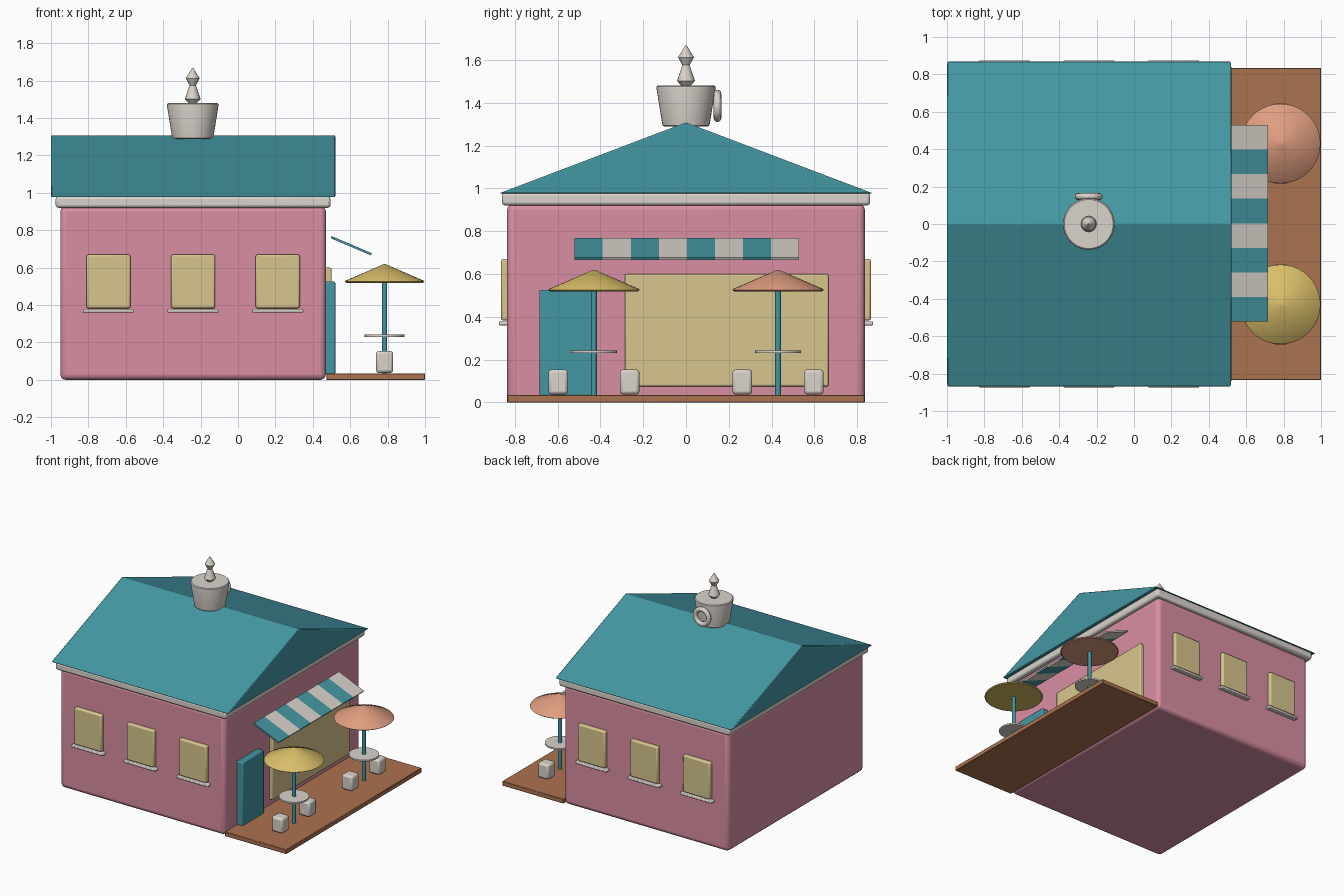
import bpy, bmesh, math
from mathutils import Vector

if "Cube" in bpy.data.objects:
    bpy.data.objects.remove(bpy.data.objects["Cube"])


def material(name, r, g, b):
    lin = [((c / 255 + 0.055) / 1.055) ** 2.4 for c in (r, g, b)]
    m = bpy.data.materials.new(name)
    m.diffuse_color = (*lin, 1)
    m.use_nodes = True
    m.node_tree.nodes["Principled BSDF"].inputs["Base Color"].default_value = m.diffuse_color
    return m


PINK = material("pink wall", 217, 143, 163)
TEAL = material("teal", 68, 151, 163)
CREAM = material("off white", 218, 211, 203)
GLASS = material("window tan", 216, 198, 142)
BROWN = material("deck brown", 172, 115, 80)
YELLOW = material("parasol yellow", 217, 190, 105)
ORANGE = material("parasol orange", 223, 157, 127)


def finish(bm, name, mat, bevel=0.0, segments=2):
    bmesh.ops.recalc_face_normals(bm, faces=bm.faces)
    mesh = bpy.data.meshes.new(name)
    bm.to_mesh(mesh)
    bm.free()
    mesh.materials.append(mat)
    ob = bpy.data.objects.new(name, mesh)
    bpy.context.collection.objects.link(ob)
    if bevel:
        mod = ob.modifiers.new("soft edges", 'BEVEL')
        mod.width, mod.segments = bevel, segments
        mod.limit_method, mod.angle_limit = 'ANGLE', math.radians(30)
    bpy.ops.object.select_all(action='DESELECT')
    ob.select_set(True)
    bpy.context.view_layer.objects.active = ob
    bpy.ops.object.shade_smooth_by_angle(angle=math.radians(35))
    return ob


def box(name, x, y, z, mat, bevel=0.0, segments=2):
    """Box from (min, max) ranges on each axis."""
    bm = bmesh.new()
    bmesh.ops.create_cube(bm, size=1)
    for v in bm.verts:
        v.co = Vector([(r[0] + r[1]) / 2 + c * (r[1] - r[0]) for c, r in zip(v.co, (x, y, z))])
    return finish(bm, name, mat, bevel, segments)


def extrude_profile(name, points, offset, mat, bevel=0.0):
    bm = bmesh.new()
    face = bm.faces.new([bm.verts.new(p) for p in points])
    out = bmesh.ops.extrude_face_region(bm, geom=[face], use_keep_orig=True)
    moved = [g for g in out["geom"] if isinstance(g, bmesh.types.BMVert)]
    bmesh.ops.translate(bm, verts=moved, vec=offset)
    return finish(bm, name, mat, bevel)


def lathe(name, profile, x, y, mat, sides=32):
    """Closed solid of revolution from (radius, z) points."""
    bm = bmesh.new()
    pts = [(0, profile[0][1])] + profile + [(0, profile[-1][1])]
    verts = [bm.verts.new((x + r, y, z)) for r, z in pts]
    edges = [bm.edges.new(p) for p in zip(verts, verts[1:])]
    bmesh.ops.spin(bm, geom=verts + edges, cent=(x, y, 0), axis=(0, 0, 1),
                   angle=math.tau, steps=sides, use_duplicate=False)
    bmesh.ops.remove_doubles(bm, verts=bm.verts, dist=1e-4)
    return finish(bm, name, mat)


# Building shell
box("walls", (-0.95, 0.47), (-0.835, 0.835), (0, 0.93), PINK, 0.03, 3)
box("cornice", (-0.975, 0.495), (-0.86, 0.86), (0.92, 0.981), CREAM, 0.015)
extrude_profile("gable_roof", [(-1, -0.872, 0.977), (-1, 0.872, 0.977), (-1, 0, 1.308)],
                (1.52, 0, 0), TEAL, 0.006)

# Side windows with sills, mirrored front and back
for side, label in ((-1, "front"), (1, "back")):
    for i in range(3):
        cx = -0.6925 + 0.4525 * i
        box(f"{label}_window_{i + 1}", (cx - 0.118, cx + 0.118),
            sorted((side * 0.82, side * 0.864)), (0.383, 0.67), GLASS, 0.01)
        box(f"{label}_sill_{i + 1}", (cx - 0.137, cx + 0.137),
            sorted((side * 0.82, side * 0.874)), (0.36, 0.379), CREAM, 0.006)

# Shop front
box("shop_window", (0.45, 0.5), (-0.286, 0.666), (0.075, 0.6), GLASS, 0.008)
box("door", (0.45, 0.52), (-0.685, -0.42), (0.03, 0.526), TEAL, 0.008)
box("deck", (0.472, 1.0), (-0.835, 0.835), (0, 0.035), BROWN, 0.003, 1)

# Striped awning
stripe = 1.048 / 8
for i in range(8):
    y0 = -0.52 + i * stripe
    extrude_profile(f"awning_stripe_{i + 1}",
                    [(0.496, y0, 0.757), (0.71, y0, 0.666), (0.716, y0, 0.677), (0.5, y0, 0.769)],
                    (0, stripe, 0), CREAM if i % 2 else TEAL)

# Parasol tables with two stools each
TX = 0.784
for y, mat, label in ((-0.43, YELLOW, "left"), (0.43, ORANGE, "right")):
    lathe(f"{label}_parasol", [(0.205, 0.519), (0.213, 0.525), (0.208, 0.531), (0.005, 0.619)], TX, y, mat, 40)
    lathe(f"{label}_parasol_pole", [(0.0135, 0.03), (0.0135, 0.54)], TX, y, TEAL, 16)
    lathe(f"{label}_table_top", [(0.107, 0.23), (0.107, 0.242)], TX, y, CREAM)
    for s in (-1, 1):
        sy = y + s * 0.167
        box(f"{label}_stool_{'a' if s < 0 else 'b'}", (TX - 0.046, TX + 0.046),
            (sy - 0.046, sy + 0.046), (0.037, 0.154), CREAM, 0.015)

# Rooftop cup with ring handle and finial
CX = -0.242
lathe("roof_cup", [(0.1, 1.288), (0.11, 1.294), (0.138, 1.468), (0.137, 1.475), (0.131, 1.48)], CX, 0, CREAM, 40)
lathe("finial", [(0.02, 1.478), (0.042, 1.502), (0.017, 1.575), (0.037, 1.612), (0.003, 1.668)], CX, 0, CREAM, 16)
bpy.ops.mesh.primitive_torus_add(major_radius=0.057, minor_radius=0.018, major_segments=32,
                                 minor_segments=12, location=(CX, 0.147, 1.385),
                                 rotation=(math.pi / 2, 0, 0))
handle = bpy.context.object
handle.name = "cup_handle"
handle.data.materials.append(CREAM)
bpy.ops.object.shade_smooth_by_angle(angle=math.radians(40))
